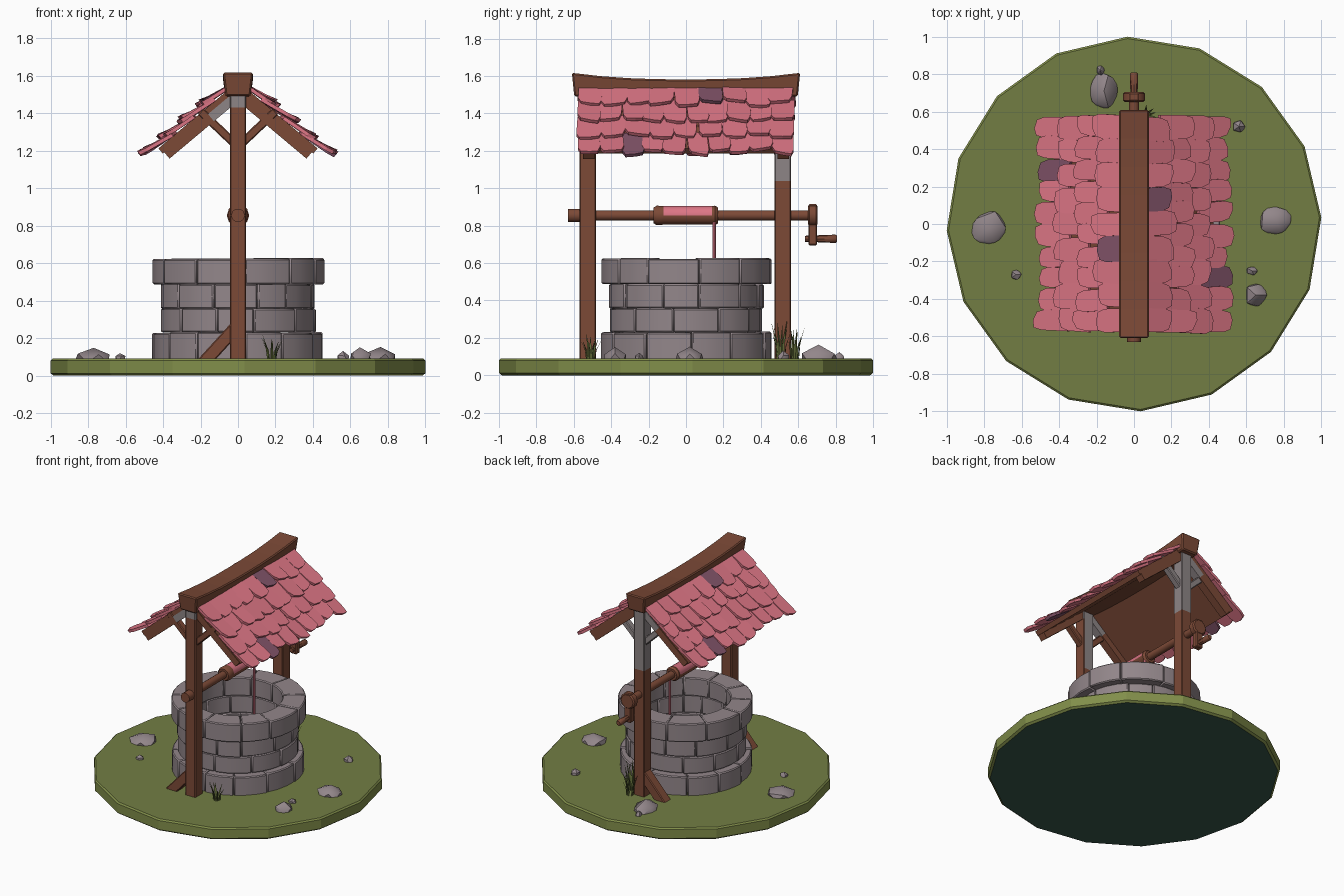
import bpy, bmesh, random
from math import sin, cos, pi, radians
from mathutils import Matrix, Vector

random.seed(7)
if "Cube" in bpy.data.objects:
    bpy.data.objects.remove(bpy.data.objects["Cube"])


def material(name, r, g, b):
    m = bpy.data.materials.new(name)
    m.use_nodes = True
    m.diffuse_color = (r, g, b, 1)
    m.node_tree.nodes["Principled BSDF"].inputs["Base Color"].default_value = (r, g, b, 1)
    return m


GRASS = material("meadow green", .17, .208, .057)
EDGE = material("light turf edge", .22, .27, .068)
SOIL = material("dark soil", .038, .095, .072)
BLADE = material("blade green", .12, .15, .04)
STONE = material("warm grey stone", .29, .24, .255)
WOOD = material("brown wood", .2, .067, .037)
WORN = material("worn grey wood", .27, .235, .24)
TILE = material("pink tile", .72, .18, .235)
PLUM = material("plum tile", .22, .087, .14)


def jitter(a):
    return random.uniform(-a, a)


def loft(bm, rings):
    """Bridge closed rings of points and cap both ends."""
    rows = [[bm.verts.new(p) for p in ring] for ring in rings]
    n = len(rows[0])
    faces = [bm.faces.new((a[i], a[(i + 1) % n], b[(i + 1) % n], b[i]))
             for a, b in zip(rows, rows[1:]) for i in range(n)]
    return faces + [bm.faces.new(rows[0][::-1]), bm.faces.new(rows[-1])]


def finish(bm, name, mats, rule=None, bevel=0, smooth=False):
    bmesh.ops.recalc_face_normals(bm, faces=bm.faces)
    if rule:
        for f in bm.faces:
            f.material_index = rule(f)
    mesh = bpy.data.meshes.new(name)
    bm.to_mesh(mesh)
    bm.free()
    for m in mats:
        mesh.materials.append(m)
    if smooth:
        mesh.polygons.foreach_set("use_smooth", [True] * len(mesh.polygons))
        mesh.set_sharp_from_angle(angle=radians(40))
    ob = bpy.data.objects.new(name, mesh)
    bpy.context.collection.objects.link(ob)
    if bevel:
        mod = ob.modifiers.new("soft_edges", "BEVEL")
        mod.width, mod.segments, mod.limit_method = bevel, 1, 'ANGLE'
    return ob


def lathe_y(name, z, profile, mats=(WOOD,), rule=None, sides=10):
    """Turned part along y from (y, radius) pairs."""
    bm = bmesh.new()
    loft(bm, [[(r * cos(2 * pi * i / sides), y, z + r * sin(2 * pi * i / sides))
               for i in range(sides)] for y, r in profile])
    return finish(bm, name, mats, rule, smooth=True)


def beam(name, p, q, width, depth, mat):
    """Straight timber lying in an x-z plane; depth runs along y."""
    p, q = Vector(p), Vector(q)
    side = (q - p).cross(Vector((0, 1, 0))).normalized() * width / 2
    d = Vector((0, depth / 2, 0))
    bm = bmesh.new()
    loft(bm, [[e + side + d, e + side - d, e - side - d, e - side + d] for e in (p, q)])
    return finish(bm, name, [mat], bevel=.006)


# Ground disc: grass top, lighter turf edge, dark underside
bm = bmesh.new()
loft(bm, [[(r * cos(radians(92 + 22.5 * i)), r * sin(radians(92 + 22.5 * i)), z) for i in range(16)]
          for z, r in ((0, .985), (.012, 1), (.08, 1), (.09, .99))])
finish(bm, "ground", [GRASS, EDGE, SOIL],
       lambda f: 2 if f.normal.z < -.9 else int(f.normal.z < .9))


# Well wall: courses of curved blocks
def stone_course(name, z0, z1, inner, outer, count, turn):
    bm = bmesh.new()
    cuts = [turn + (i + jitter(.17)) * 2 * pi / count for i in range(count)]
    cuts.append(cuts[0] + 2 * pi)
    for a0, a1 in zip(cuts, cuts[1:]):
        ro, top = outer + jitter(.007), z1 + jitter(.004)
        rings = []
        for k in range(4):
            a = a0 + .002 + (a1 - a0 - .004) * k / 3
            rings.append([(r * cos(a), r * sin(a), z)
                          for r, z in ((inner, z0), (ro, z0), (ro, top), (inner, top))])
        loft(bm, rings)
    finish(bm, name, [STONE], bevel=.007, smooth=True)


stone_course("wall_course_bottom", .08, .23, .31, .455, 12, .1)
stone_course("wall_course_lower", .23, .357, .31, .41, 11, .4)
stone_course("wall_course_upper", .357, .49, .31, .413, 12, .75)
stone_course("wall_rim", .487, .625, .305, .46, 11, .2)

# Posts, foot braces and head braces
for label, y, s in (("front", -.525, -1), ("back", .517, 1)):
    bm = bmesh.new()
    loft(bm, [[(a * .043, y + b * .045, z) for a, b in ((1, 1), (-1, 1), (-1, -1), (1, -1))]
              for z in (.05, 1.04, 1.43, 1.51)])

    def worn(f):
        z = f.calc_center_median().z
        return z > 1.43 or (z > 1.04 and (s > 0 or f.normal.y > .5))
    finish(bm, label + "_post", [WOOD, WORN], worn, bevel=.006)
    beam(label + "_foot_brace", (-.2, y, .05), (.01, y, .28), .07, .075, WOOD)
    for side, word in ((1, "left"), (-1, "right")):
        beam(f"{label}_{word}_head_brace", (0, y, 1.22), (side * .2, y, 1.41), .045, .05,
             WORN if s > 0 else WOOD)

# Roof: one slope, turned half way round for the other side
PITCH = radians(40)
for side, word in ((1, "left"), (-1, "right")):
    place = (Matrix.Rotation(0 if side > 0 else pi, 4, 'Z')
             @ Matrix.Translation((.06, 0, 1.525)) @ Matrix.Rotation(PITCH, 4, 'Y'))

    # boarding and end rafters
    def slab(name, s0, s1, y0, y1, z0, z1, rule=None):
        bm = bmesh.new()
        mid = .16
        loft(bm, [[place @ Vector(p) for p in ((s, y0, z0), (s, y1, z0), (s, y1, z1), (s, y0, z1))]
                  for s in (s0, mid, s1)])
        finish(bm, name, [WOOD, WORN], rule)

    slab(f"{word}_roof_board", -.02, .48, -.545, .545, -.04, -.005)
    for end in (-1, 1):
        slab(f"{word}_rafter_{'a' if end < 0 else 'b'}", -.03, .47, end * .52 - .03, end * .52 + .03,
             -.085, -.035, lambda f: abs(f.calc_center_median().x) < .19 and side < 0)

    # overlapping tiles
    bm = bmesh.new()
    for row in range(4):
        count = 9 + row % 2
        pitch = 1.15 / count
        for i in range(count):
            y = -.575 + pitch * (i + .5)
            w = pitch * .51 + jitter(.005)
            length = .195 + jitter(.022)
            start = -.035 + row * .133
            turn, lift = jitter(.07), .028 + jitter(.011)
            skew = jitter(.016)
            outline = ((0, -w), (0, w), (.72, w), (.95, .8 * w), (1, .1 * w),
                       (.95, -.75 * w), (.75, -w))
            rings = []
            for t in (0, .02):
                rings.append([place @ Vector((start + a * length + skew * b / w,
                                              y + b + turn * a * length,
                                              t + lift * a - .008 * (b / w) ** 2))
                              for a, b in outline])
            for f in loft(bm, rings):
                f.material_index = (row, i) in ((0, 5), (3, 2))
    finish(bm, f"{word}_roof_tiles", [TILE, PLUM])

# Sagging ridge beam
bm = bmesh.new()
rings = []
for k in range(9):
    y = -.61 + .1525 * k
    sag = .035 * abs(y / .61) ** 2.4
    rings.append([(-.066, y * .98, 1.475 + sag * .5), (.066, y * .98, 1.475 + sag * .5),
                  (.08, y, 1.582 + sag), (-.08, y, 1.582 + sag)])
loft(bm, rings)
finish(bm, "ridge_beam", [WOOD], bevel=.008)

# Winch: axle, drum with wound rope, hanging rope, crank
AXLE = .855
lathe_y("axle", AXLE, ((-.63, .037), (-.57, .037), (-.56, .028), (.7, .028)))
lathe_y("winch_drum", AXLE, ((-.175, .044), (-.155, .055), (-.12, .052), (.14, .052),
                             (.155, .055), (.172, .044)), (WOOD, TILE),
        lambda f: f.normal.z > .2 and abs(f.calc_center_median().y) < .1)
beam("hanging_rope", (.03, .152, .3), (.03, .152, .86), .018, .018, TILE)
lathe_y("crank_collar", AXLE, ((.652, .05), (.66, .06), (.695, .06), (.703, .05)))
beam("crank_arm", (0, .678, .695), (0, .678, .915), .055, .045, WOOD)
lathe_y("crank_handle", .73, ((.635, .016), (.7, .018), (.72, .02), (.8, .022), (.808, .016)), sides=8)

# Scattered rocks: x, y, half sizes in x, y, z
rocks = ((-.77, -.02, .105, .1, .06), (.76, .02, .1, .085, .065), (.65, -.38, .06, .075, .06),
         (-.16, .71, .09, .11, .07), (.56, .52, .035, .035, .04), (-.63, -.27, .03, .03, .035),
         (.63, -.25, .035, .025, .035), (-.18, .82, .025, .03, .04))
for n, (x, y, a, b, c) in enumerate(rocks, 1):
    bm = bmesh.new()
    bmesh.ops.create_icosphere(bm, subdivisions=1, radius=1)
    for v in bm.verts:
        v.co *= 1 + jitter(.12)
        v.co = Vector((x + v.co.x * a, y + v.co.y * b, max(.07, .088 + v.co.z * c)))
    finish(bm, f"rock_{n}", [STONE], smooth=True)

# Grass tufts: x, y, height
for n, (x, y, h) in enumerate(((.18, -.51, .14), (.1, .505, .21), (.06, .58, .18)), 1):
    bm = bmesh.new()
    for i in range(9):
        a, tall = random.uniform(0, 2 * pi), h * random.uniform(.6, 1)
        out, across = Vector((cos(a), sin(a), 0)), Vector((-sin(a), cos(a), 0))
        root = Vector((x, y, .085)) + out * .02
        rings = []
        for t, w in ((0, .008), (.5, .006), (1, .001)):
            c = root + out * (.035 * t * t) + Vector((0, 0, tall * t))
            rings.append([c + across * w, c + out * w * .5, c - across * w])
        loft(bm, rings)
    finish(bm, f"grass_tuft_{n}", [BLADE])
